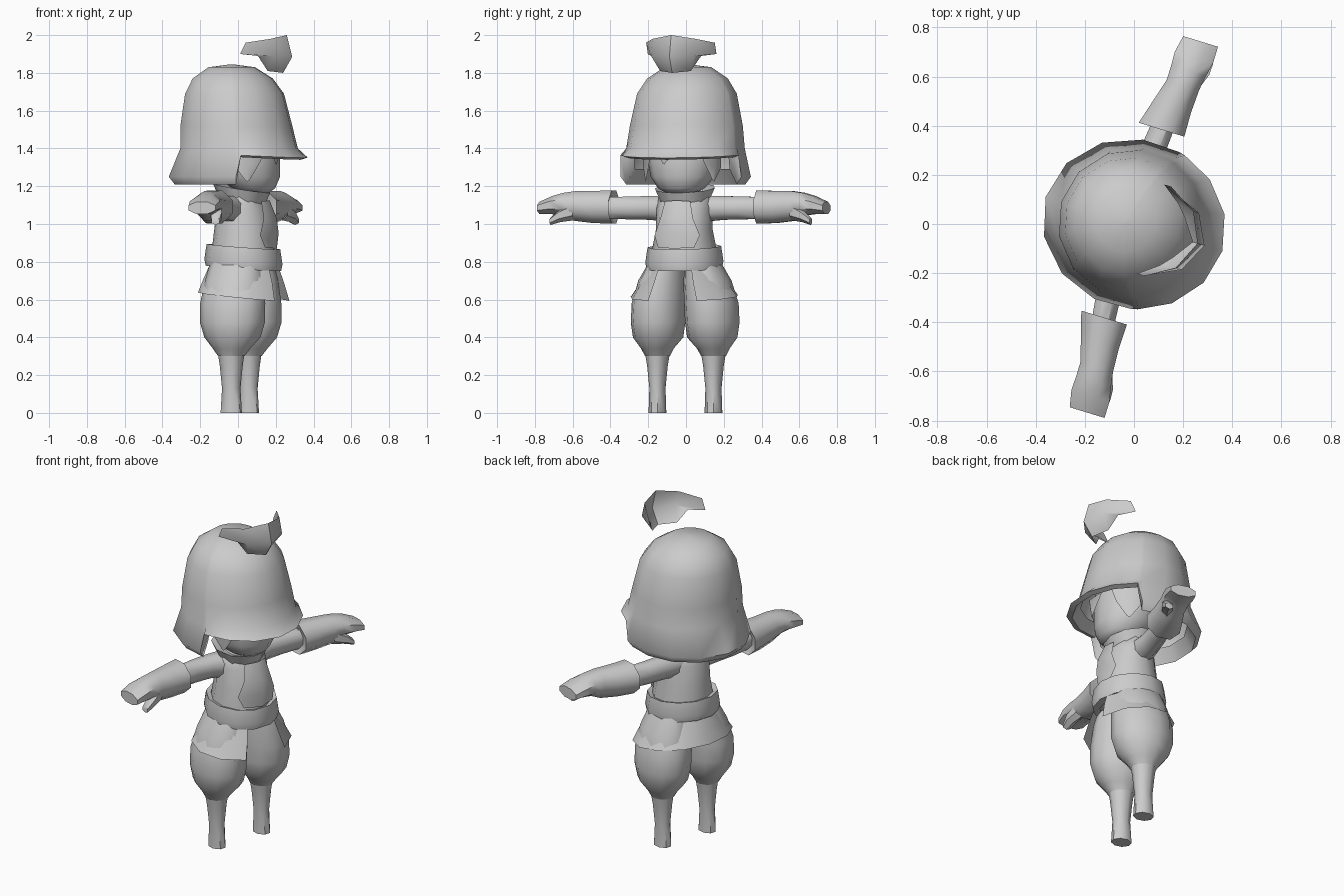
import bpy, math
from mathutils import Matrix, Vector

cube = bpy.data.objects.get("Cube")
if cube:
    bpy.data.objects.remove(cube, do_unlink=True)

# The figure is shaped facing +x, then turned to its standing direction
TURN = Matrix.Rotation(math.radians(-17), 4, "Z")

grey = bpy.data.materials.new("plain grey")
grey.use_nodes = True
COLOUR = (0.6, 0.6, 0.6, 1)
grey.diffuse_color = COLOUR
grey.node_tree.nodes["Principled BSDF"].inputs["Base Color"].default_value = COLOUR


def skin(name, rows, closed=True, cap_start=False, cap_end=False, sharp=50):
    """Join equal-length rows of points into one surface."""
    n = len(rows[0])
    verts = [TURN @ Vector(p) for row in rows for p in row]
    faces = []
    for r in range(len(rows) - 1):
        for i in range(n if closed else n - 1):
            j = (i + 1) % n
            faces.append((r * n + i, r * n + j, (r + 1) * n + j, (r + 1) * n + i))
    if cap_start:
        faces.append(tuple(reversed(range(n))))
    if cap_end:
        faces.append(tuple(range((len(rows) - 1) * n, len(rows) * n)))
    mesh = bpy.data.meshes.new(name)
    mesh.from_pydata(verts, [], faces)
    mesh.validate()
    mesh.materials.append(grey)
    mesh.shade_smooth()
    mesh.set_sharp_from_angle(angle=math.radians(sharp))
    obj = bpy.data.objects.new(name, mesh)
    bpy.context.collection.objects.link(obj)
    return obj


def turns(n):
    return [math.tau * (i + 0.5) / n for i in range(n)]


def upright(name, rings, n=12, **kw):
    """Loft of level ellipses: (x, y, z, x radius, y radius)."""
    rows = [[(x + rx * math.cos(a), y + ry * math.sin(a), z) for a in turns(n)]
            for x, y, z, rx, ry in rings]
    return skin(name, rows, **kw)


def sideways(name, side, rings, n=8, **kw):
    """Loft along the arm: (distance, x, z, x radius, z radius)."""
    rows = [[(x + rx * math.cos(a), side * y, z - side * rz * math.sin(a)) for a in turns(n)]
            for y, x, z, rx, rz in rings]
    return skin(name, rows, **kw)


def mirrored(rows):
    """Complete half rows that run from the centre line to the left."""
    return [[(x, -y, z) for x, y, z in reversed(row[1:])] + row for row in rows]


# Legs and puffed trousers
for side, word in ((1, "left"), (-1, "right")):
    y = side * 0.155
    upright(word + "_trouser_leg", [
        (0.02, side * 0.1, 0.8, 0.14, 0.09), (0.02, side * 0.125, 0.7, 0.16, 0.125),
        (0.015, side * 0.145, 0.58, 0.175, 0.142), (0.015, side * 0.15, 0.48, 0.175, 0.142),
        (0.015, side * 0.15, 0.4, 0.15, 0.132), (0.012, y, 0.34, 0.1, 0.085),
        (0.01, y, 0.3, 0.07, 0.065)], cap_start=True)
    upright(word + "_lower_leg", [
        (0.01, y, 0.34, 0.075, 0.07), (0.01, y, 0.25, 0.062, 0.054),
        (0.01, y, 0.13, 0.05, 0.042), (0.01, y, 0, 0.058, 0.046)], n=8, cap_end=True)

# Torso with neck
upright("torso", [
    (0.03, 0, 0.76, 0.17, 0.17), (0.03, 0, 0.88, 0.165, 0.168), (0.03, 0, 0.97, 0.155, 0.15),
    (0.025, 0, 1.08, 0.135, 0.15), (0.02, 0, 1.15, 0.1, 0.14), (0.03, 0, 1.18, 0.075, 0.08),
    (0.04, 0, 1.25, 0.07, 0.07)], cap_start=True)

# Belt, a closed band leaning slightly down at the front
belt = [(0.168, 0.87), (0.195, 0.88), (0.207, 0.8), (0.2, 0.765), (0.16, 0.765)]
skin("belt", [[(0.03 + r * math.cos(a), r * math.sin(a), z - 0.015 * math.cos(a))
               for a in turns(12)] for r, z in belt], sharp=40)

# Tunic skirt, open at the front
arc = [math.radians(27 + 306 * i / 10) for i in range(11)]
skin("tunic_skirt", [[(0.03 + rx * math.cos(a), ry * math.sin(a), z - drop * math.cos(a))
                      for a in arc]
                     for rx, ry, z, drop in ((0.185, 0.19, 0.78, 0), (0.215, 0.235, 0.7, 0.01),
                                             (0.24, 0.295, 0.615, 0.025))], closed=False)

# Chest bib
skin("chest_bib", mirrored([
    [(0.175, 0, 1.125), (0.15, 0.07, 1.12)],
    [(0.215, 0, 1.03), (0.17, 0.09, 1.03)],
    [(0.225, 0, 0.95), (0.16, 0.125, 0.94)],
    [(0.215, 0, 0.87), (0.18, 0.1, 0.875)]]), closed=False)

# Flared collar, lower at the front
skin("collar", [[(0.02 + r * math.cos(a), 1.1 * r * math.sin(a), z - 0.025 * math.cos(a))
                 for a in turns(10)] for r, z in ((0.12, 1.12), (0.15, 1.19), (0.09, 1.17))])

# Arms, gauntlet cuffs, hands and thumbs
for side, word in ((1, "left"), (-1, "right")):
    sideways(word + "_arm", side, [
        (0.08, 0, 1.08, 0.08, 0.075), (0.2, -0.015, 1.085, 0.062, 0.068),
        (0.3, -0.015, 1.085, 0.055, 0.066), (0.46, 0, 1.085, 0.05, 0.06)])
    sideways(word + "_gauntlet", side, [
        (0.42, -0.005, 1.085, 0.05, 0.05), (0.4, -0.005, 1.09, 0.105, 0.095),
        (0.5, 0.008, 1.09, 0.088, 0.092), (0.6, 0.025, 1.095, 0.075, 0.085),
        (0.66, 0.03, 1.105, 0.08, 0.065), (0.72, 0.035, 1.1, 0.088, 0.052),
        (0.79, 0.042, 1.085, 0.08, 0.035)], cap_end=True)
    sideways(word + "_thumb", side, [
        (0.6, 0.06, 1.07, 0.035, 0.05), (0.67, 0.085, 1.045, 0.035, 0.035),
        (0.72, 0.095, 1.015, 0.026, 0.02)], n=6, cap_end=True)

# Head, with the chin set forward
upright("head", [
    (0.1, 0, 1.165, 0.07, 0.08), (0.085, 0, 1.19, 0.115, 0.125), (0.06, 0, 1.25, 0.165, 0.17),
    (0.04, 0, 1.33, 0.185, 0.19), (0.02, 0, 1.45, 0.2, 0.2), (0.0, 0, 1.6, 0.16, 0.16)],
    cap_start=True, cap_end=True)

# Hair: pointed locks beside the face and a fringe point
for side, word in ((1, "left"), (-1, "right")):
    skin(word + "_side_lock", [
        [(0.02, side * 0.2, 1.42), (0.13, side * 0.205, 1.42), (0.2, side * 0.14, 1.42)],
        [(0.05, side * 0.21, 1.3), (0.12, side * 0.2, 1.3), (0.17, side * 0.15, 1.33)],
        [(0.1, side * 0.19, 1.23), (0.11, side * 0.19, 1.225), (0.12, side * 0.185, 1.23)]],
        closed=False)
skin("fringe", [[(0.21, -0.12, 1.42), (0.25, -0.04, 1.42), (0.22, 0.07, 1.42)],
                [(0.225, -0.06, 1.32), (0.23, -0.05, 1.315), (0.23, -0.04, 1.33)]], closed=False)

# Helmet: dome flaring to a brim that is cut higher over the face
FACE = 74
half = [0, 25, 50, 72, 76, 100, 126, 153]
angles = half + [180] + [-a for a in reversed(half[1:])]


def brim(r, z_face, z_back):
    row = []
    for deg in angles:
        a = math.radians(deg)
        z = z_face - 0.02 * math.cos(a) if abs(deg) < FACE else z_back
        row.append((r * 1.06 * math.cos(a), r * 0.97 * math.sin(a), z))
    return row


def dome(x, r, z):
    return [(x + r * math.cos(math.radians(d)), r * math.sin(math.radians(d)), z) for d in angles]


skin("helmet", [
    brim(0.28, 1.42, 1.29), brim(0.325, 1.36, 1.21), brim(0.355, 1.37, 1.25),
    dome(0.005, 0.315, 1.4), dome(-0.01, 0.3, 1.52), dome(-0.02, 0.265, 1.69),
    dome(-0.03, 0.215, 1.77), dome(-0.035, 0.125, 1.83), dome(-0.035, 0.01, 1.845)],
    cap_end=True, sharp=60)

# Curved crest floating over the front of the helmet
skin("crest", mirrored([
    [(0.27, 0, 2.0), (0.215, 0.12, 1.98), (0.1, 0.19, 1.96)],
    [(0.3, 0, 1.885), (0.24, 0.12, 1.89), (0.07, 0.19, 1.9)],
    [(0.25, 0, 1.8), (0.19, 0.085, 1.81), (0.15, 0.13, 1.89)]]), closed=False)
